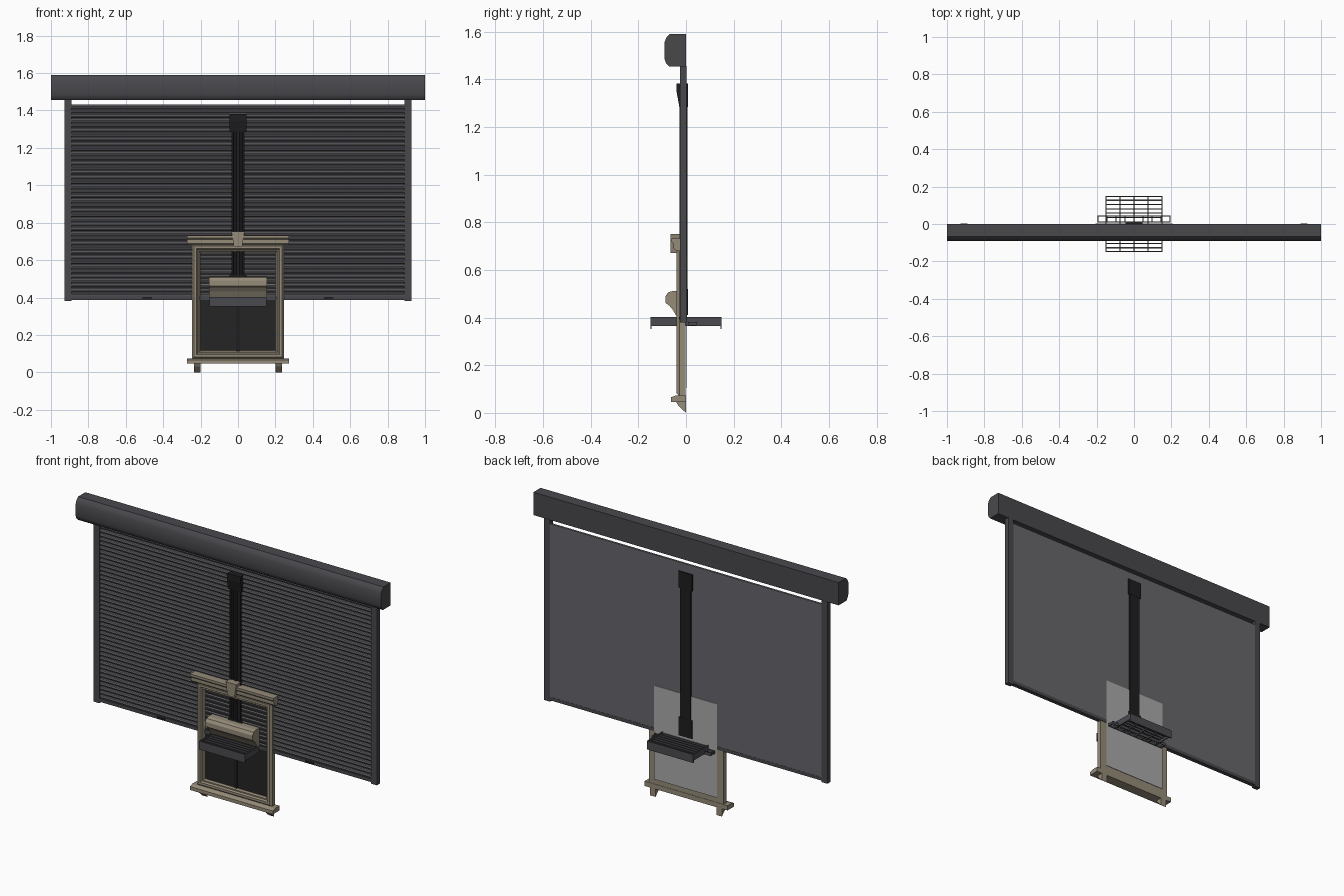
import bpy, bmesh, math

if "Cube" in bpy.data.objects:
    bpy.data.objects.remove(bpy.data.objects["Cube"])


def mat(name, rgb):
    m = bpy.data.materials.new(name)
    m.diffuse_color = (*rgb, 1)
    m.use_nodes = True
    m.node_tree.nodes["Principled BSDF"].inputs["Base Color"].default_value = m.diffuse_color
    return m


CHARCOAL = mat("charcoal metal", (0.066, 0.065, 0.073))
SLATE = mat("slate slats", (0.135, 0.135, 0.15))
BLACK = mat("black pipe", (0.013, 0.013, 0.013))
PANE = mat("dark glass", (0.018, 0.018, 0.018))
STONE = mat("tan stone", (0.30, 0.26, 0.19))
GREY = mat("pale grey backing", (0.40, 0.40, 0.40))
IRON = mat("dark iron", (0.07, 0.07, 0.08))


def finish(name, bm, material, smooth=None):
    bmesh.ops.recalc_face_normals(bm, faces=bm.faces[:])
    me = bpy.data.meshes.new(name)
    bm.to_mesh(me)
    bm.free()
    me.materials.append(material)
    ob = bpy.data.objects.new(name, me)
    bpy.context.collection.objects.link(ob)
    if smooth:
        bpy.ops.object.select_all(action='DESELECT')
        ob.select_set(True)
        bpy.context.view_layer.objects.active = ob
        bpy.ops.object.shade_smooth_by_angle(angle=math.radians(smooth))
    return ob


def add_box(bm, x0, x1, y0, y1, z0, z1):
    v = [bm.verts.new((x, y, z)) for x in (x0, x1) for y in (y0, y1) for z in (z0, z1)]
    for f in ((0, 1, 3, 2), (4, 6, 7, 5), (0, 4, 5, 1), (2, 3, 7, 6), (0, 2, 6, 4), (1, 5, 7, 3)):
        bm.faces.new([v[i] for i in f])


def boxes(name, material, items):
    bm = bmesh.new()
    for b in items:
        add_box(bm, *b)
    return finish(name, bm, material)


def extrude(name, material, points, a, b, place, smooth=None):
    """Closed prism: 2D points placed at depth a and b by the place function."""
    bm = bmesh.new()
    ends = [[bm.verts.new(place(p, q, d)) for p, q in points] for d in (a, b)]
    n = len(points)
    for i in range(n):
        j = (i + 1) % n
        bm.faces.new((ends[0][i], ends[0][j], ends[1][j], ends[1][i]))
    for e in ends:
        bm.faces.new(e)
    return finish(name, bm, material, smooth)


def along_x(y, z, x):
    return (x, y, z)


def along_y(x, z, y):
    return (x, y, z)


def along_z(x, y, z):
    return (x, y, z)


def mirrored(x0, x1, *rest):
    return [(x0, x1, *rest), (-x1, -x0, *rest)]


# Roller shutter: housing, rails, corrugated curtain, bottom bar
extrude("shutter_housing", CHARCOAL,
        [(0, 1.59), (-0.068, 1.59), (-0.081, 1.578), (-0.09, 1.558), (-0.09, 1.485),
         (-0.084, 1.468), (-0.072, 1.455), (0, 1.455)], -1, 1, along_x, 35)
boxes("shutter_rails", CHARCOAL, mirrored(0.89, 0.928, -0.026, 0.002, 0.38, 1.457))
SLATS, Z0, Z1 = 41, 0.40, 1.432
pitch = (Z1 - Z0) / SLATS
profile = [(0, Z0)]
for i in range(SLATS):
    for t, y in ((0.0, -0.011), (0.15, -0.011), (0.3, -0.018), (0.6, -0.021), (0.88, -0.018)):
        profile.append((y, Z0 + (i + t) * pitch))
profile += [(-0.011, Z1), (0, Z1)]
extrude("shutter_curtain", SLATE, profile, -0.895, 0.895, along_x)
boxes("shutter_bottom_bar", CHARCOAL, [(-0.895, 0.895, -0.024, 0.001, 0.388, 0.408)])
boxes("shutter_handles", BLACK, mirrored(0.46, 0.51, -0.029, -0.02, 0.392, 0.402))

# Ribbed drain pipe with flared ends
extrude("drain_pipe", BLACK,
        [(-0.036, 0.007), (-0.036, -0.027), (-0.026, -0.027), (-0.022, -0.023), (-0.012, -0.023),
         (-0.008, -0.028), (0.008, -0.028), (0.012, -0.023), (0.022, -0.023), (0.026, -0.027),
         (0.036, -0.027), (0.036, 0.007)], 0.42, 1.30, along_z)
extrude("pipe_top_box", BLACK, [(0.008, 1.382), (-0.039, 1.382), (-0.039, 1.345), (-0.028, 1.285),
        (0.008, 1.285)], -0.045, 0.045, along_x)
extrude("pipe_bottom_box", BLACK, [(0.008, 0.41), (-0.036, 0.41), (-0.036, 0.49), (-0.028, 0.52),
        (0.008, 0.52)], -0.045, 0.045, along_x)

# Window panes and muntin
boxes("window_glass", PANE, [(-0.21, 0.21, -0.0185, -0.0165, 0.105, 0.66)])
boxes("window_backing", GREY, [(-0.205, 0.205, 0.003, 0.005, 0.105, 0.66)])
boxes("window_muntin", BLACK, [(-0.01, 0.01, -0.024, -0.017, 0.115, 0.42)])

# Mitred window frame swept round the opening
bm = bmesh.new()
section = [(0, -0.002), (0, -0.028), (0.01, -0.04), (0.024, -0.04), (0.03, -0.03),
           (0.037, -0.03), (0.044, -0.022), (0.044, -0.002)]
rings = []
for sx, top in ((-1, False), (1, False), (1, True), (-1, True)):
    rings.append([bm.verts.new((sx * (0.245 - d), y, 0.685 - d if top else 0.072 + d))
                  for d, y in section])
for k in range(4):
    a, b = rings[k], rings[(k + 1) % 4]
    for i in range(len(section)):
        j = (i + 1) % len(section)
        bm.faces.new((a[i], a[j], b[j], b[i]))
finish("window_frame", bm, STONE)

# Lintel, keystone, sill and brackets
extrude("lintel", STONE, [(-0.002, 0.732), (-0.06, 0.732), (-0.06, 0.718), (-0.052, 0.71),
        (-0.052, 0.69), (-0.042, 0.68), (-0.002, 0.68)], -0.273, 0.273, along_x)
extrude("keystone", STONE, [(-0.035, 0.752), (0.035, 0.752), (0.022, 0.672), (-0.022, 0.672)],
        -0.066, -0.002, along_y)
extrude("sill", STONE, [(0, 0.074), (-0.04, 0.074), (-0.062, 0.066), (-0.062, 0.046), (0, 0.046)],
        -0.272, 0.272, along_x)
for side, x0 in (("left", -0.235), ("right", 0.2)):
    extrude("sill_bracket_" + side, STONE, [(0, 0.047), (-0.042, 0.047), (-0.032, 0.03), (0, 0)],
            x0, x0 + 0.035, along_x)

# Rolled hood over the shelf
extrude("hood", STONE, [(-0.02, 0.512), (-0.055, 0.512), (-0.075, 0.506), (-0.086, 0.49),
        (-0.086, 0.462), (-0.07, 0.45), (-0.055, 0.432), (-0.045, 0.415), (-0.037, 0.402),
        (-0.02, 0.402)], -0.155, 0.155, along_x)

# Slatted shelf: walls, top bars, cross bars
W, D = 0.152, 0.15
walls = [(-W, W, -D, -D + 0.006, 0.352, 0.402), (-W, W, D - 0.006, D, 0.352, 0.402)]
walls += mirrored(W - 0.006, W, -D, D, 0.365, 0.402)
boxes("shelf_walls", IRON, walls)
bars = [(-W, W, -D + i * 0.0231 - 0.003, -D + i * 0.0231 + 0.003, 0.378, 0.398)
        for i in range(1, 13)]
bars += [(x - 0.002, x + 0.002, -D, D, 0.37, 0.38) for x in (-0.075, 0, 0.075)]
boxes("shelf_bars", IRON, bars)

# Ladder-like wall bracket behind the shelf
rungs = [(-0.195, 0.195, y, y + 0.005, 0.364, 0.382) for y in (0.008, 0.041)]
rungs += [(x / 1000 - 0.003, x / 1000 + 0.003, 0.008, 0.046, 0.366, 0.38)
          for x in range(-192, 193, 48)]
boxes("wall_bracket", IRON, rungs)
